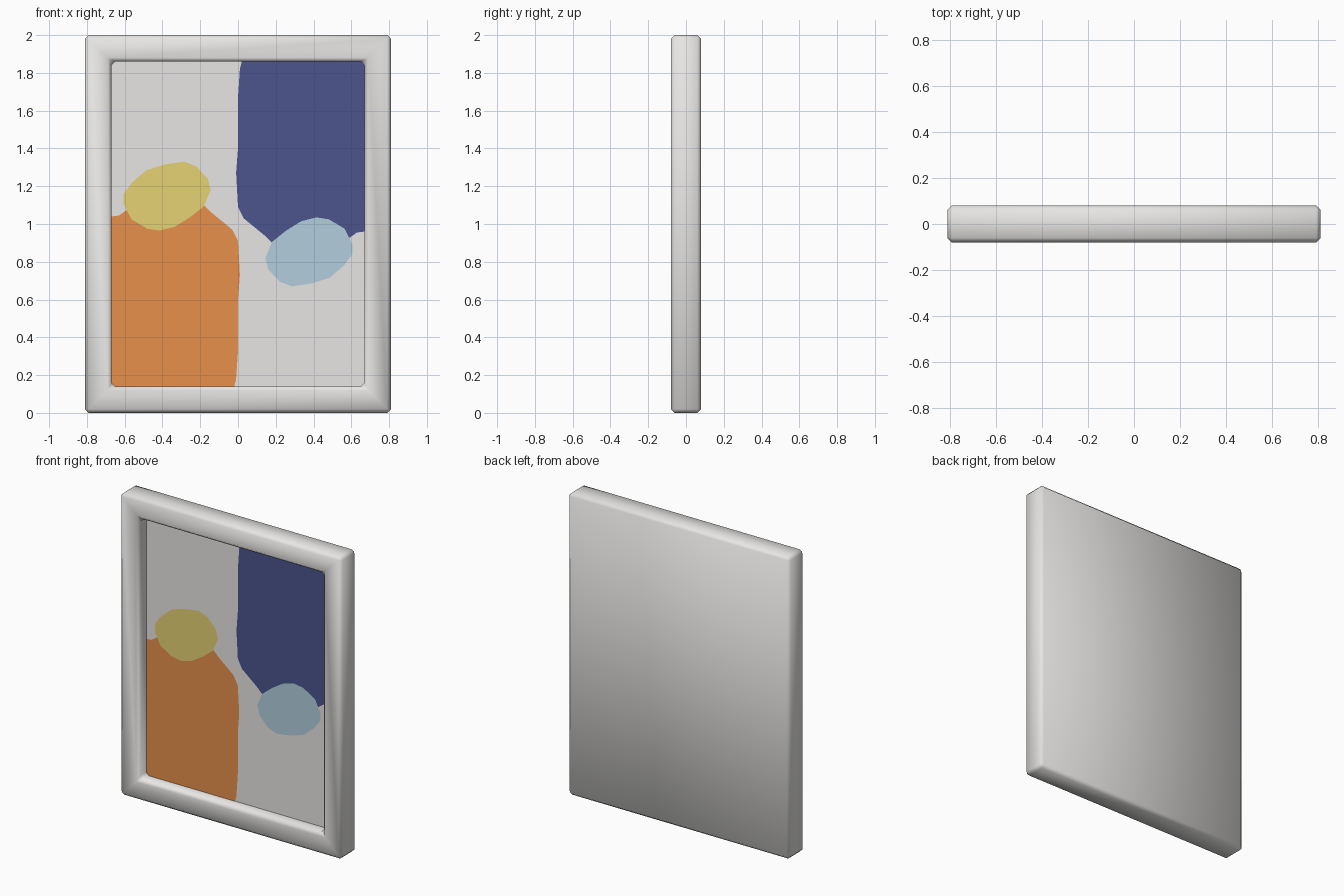
import bpy, bmesh, math

if "Cube" in bpy.data.objects:
    bpy.data.objects.remove(bpy.data.objects["Cube"])


def material(name, rgb):
    # sRGB 0-255 to linear
    lin = [((c / 255 + 0.055) / 1.055) ** 2.4 for c in rgb]
    m = bpy.data.materials.new(name)
    m.diffuse_color = (*lin, 1)
    m.use_nodes = True
    m.node_tree.nodes["Principled BSDF"].inputs["Base Color"].default_value = m.diffuse_color
    return m


def add_object(name, bm, mat):
    me = bpy.data.meshes.new(name)
    bm.to_mesh(me)
    bm.free()
    ob = bpy.data.objects.new(name, me)
    bpy.context.collection.objects.link(ob)
    me.materials.append(mat)
    return ob


white = material("off_white", (231, 230, 228))
orange = material("orange", (230, 144, 75))
yellow = material("mustard_yellow", (229, 210, 115))
navy = material("navy_blue", (76, 85, 140))
pale = material("pale_blue", (178, 207, 221))

# Frame with solid back and recessed canvas
bm = bmesh.new()
bmesh.ops.create_cube(bm, size=1)
for v in bm.verts:
    v.co = (v.co.x * 1.62, v.co.y * 0.16, v.co.z * 2 + 1)
bm.normal_update()
front = [f for f in bm.faces if f.normal.y < -0.9][0]
bmesh.ops.inset_region(bm, faces=[front], thickness=0.14, use_even_offset=True)
canvas = bmesh.ops.extrude_discrete_faces(bm, faces=[front])["faces"][0]
bmesh.ops.translate(bm, verts=canvas.verts, vec=(0, 0.08, 0))

# Soften every edge but the canvas border and the flat mitres
keep = set(canvas.edges)
bm.normal_update()
soft = [e for e in bm.edges if e not in keep and e.calc_face_angle(0) > 0.5]
bmesh.ops.bevel(bm, geom=soft, offset=0.02, offset_type='OFFSET',
                segments=1, profile=0.5, affect='EDGES')
frame = add_object("picture_frame", bm, white)
bpy.context.view_layer.objects.active = frame
frame.select_set(True)
bpy.ops.object.shade_smooth_by_angle(angle=math.radians(60))
frame.select_set(False)

# Painted shapes: body and head outlines as (x, z)
body = [(-0.67, 0.14), (-0.02, 0.14), (-0.01, 0.18), (0, 0.33), (0, 0.6),
        (0.01, 0.73), (0.0, 0.91), (-0.03, 0.97), (-0.14, 1.06), (-0.18, 1.1),
        (-0.3, 1.15), (-0.5, 1.13), (-0.595, 1.07), (-0.63, 1.045), (-0.67, 1.04)]
head = [(-0.18, 1.095), (-0.145, 1.18), (-0.16, 1.24), (-0.22, 1.305),
        (-0.285, 1.33), (-0.39, 1.315), (-0.485, 1.285), (-0.56, 1.22),
        (-0.605, 1.16), (-0.605, 1.105), (-0.565, 1.025), (-0.48, 0.975),
        (-0.415, 0.965), (-0.335, 0.985), (-0.255, 1.035)]


def paint(name, outline, y, mat, turned):
    # turned = rotated half a turn about the canvas centre
    pts = [(-x, 2 - z) if turned else (x, z) for x, z in outline]
    bm = bmesh.new()
    f = bm.faces.new([bm.verts.new((x, y, z)) for x, z in pts])
    f.normal_update()
    if f.normal.y > 0:
        f.normal_flip()
    bmesh.ops.triangulate(bm, faces=[f])
    add_object(name, bm, mat)


paint("orange_body", body, -0.002, orange, False)
paint("yellow_head", head, -0.004, yellow, False)
paint("navy_body", body, -0.002, navy, True)
paint("pale_blue_head", head, -0.004, pale, True)
